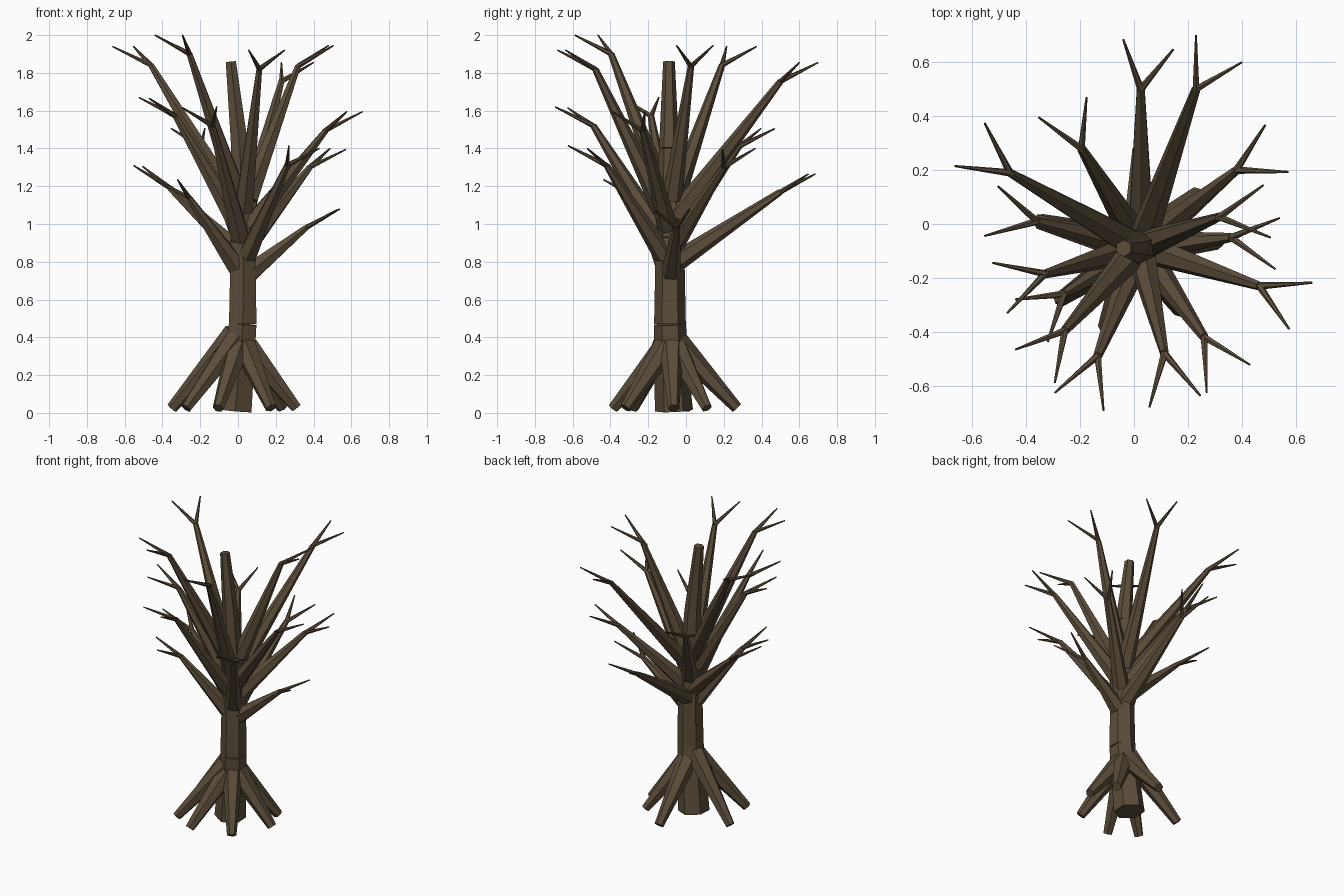
import bpy, bmesh
from mathutils import Vector, Matrix

bark = bpy.data.materials.new("dark_brown_bark")
bark.diffuse_color = (0.105, 0.074, 0.042, 1)


def limb(bm, a, b, r1, r2, sides):
    """Tapered low-poly cylinder from a to b."""
    a, b = Vector(a), Vector(b)
    d = b - a
    rot = Vector((0, 0, 1)).rotation_difference(d).to_matrix().to_4x4()
    bmesh.ops.create_cone(bm, cap_ends=True, segments=sides, radius1=r1, radius2=r2,
                          depth=d.length, matrix=Matrix.Translation((a + b) / 2) @ rot)


def finish(bm, name):
    me = bpy.data.meshes.new(name)
    bm.to_mesh(me)
    bm.free()
    me.materials.append(bark)
    ob = bpy.data.objects.new(name, me)
    bpy.context.collection.objects.link(ob)
    return ob


# Trunk: four stacked tapering hexagonal sections (centre, radius)
trunk = [((-0.015, -0.065, 0.012), 0.1), ((0.025, -0.085, 0.47), 0.084),
         ((0.027, -0.085, 0.93), 0.075), ((0.01, -0.09, 1.4), 0.053),
         ((-0.038, -0.09, 1.86), 0.031)]
bm = bmesh.new()
for (a, r1), (b, r2) in zip(trunk, trunk[1:]):
    limb(bm, a, b, r1, r2, 6)
finish(bm, "trunk")


def trunk_start(z, x, y, offset):
    """Point at height z, shifted from the trunk axis towards (x, y)."""
    for (a, _), (b, _) in zip(trunk, trunk[1:]):
        if z <= b[2]:
            c = Vector(a).lerp(Vector(b), (z - a[2]) / (b[2] - a[2]))
            return c + Vector((x - c.x, y - c.y, 0)).normalized() * offset


# Roots: foot x, foot y, height where the root leaves the trunk
roots = [(0.31, -0.065, 0.35), (0.235, 0.11, 0.35), (0.02, 0.27, 0.37), (-0.35, 0.01, 0.42),
         (-0.275, -0.28, 0.39), (-0.105, -0.385, 0.35), (0.175, -0.32, 0.35)]
for i, (x, y, z) in enumerate(roots):
    bm = bmesh.new()
    limb(bm, trunk_start(z, x, y, 0.035), (x, y, 0.025), 0.066, 0.03, 6)
    finish(bm, f"root_{i + 1}")

# Branches, spiralling upward: fork point, then the two twig tips
branches = [
    ((0.36, -0.05, 0.98), (0.54, 0.022, 1.08), (0.524, -0.167, 1.075)),
    ((-0.26, -0.26, 1.14), (-0.44, -0.28, 1.235), (-0.32, -0.437, 1.235)),
    ((0.025, 0.50, 1.17), (-0.04, 0.685, 1.265), (0.146, 0.648, 1.265)),
    ((0.26, -0.42, 1.31), (0.43, -0.522, 1.40), (0.27, -0.625, 1.415)),
    ((-0.36, 0.01, 1.19), (-0.505, 0.14, 1.305), (-0.554, -0.044, 1.31)),
    ((0.38, 0.20, 1.30), (0.487, 0.367, 1.40), (0.572, 0.193, 1.395)),
    ((-0.135, -0.49, 1.52), (-0.113, -0.693, 1.62), (-0.294, -0.626, 1.615)),
    ((-0.195, 0.28, 1.41), (-0.176, 0.47, 1.505), (-0.354, 0.396, 1.505)),
    ((0.465, -0.23, 1.495), (0.66, -0.218, 1.595), (0.576, -0.39, 1.595)),
    ((-0.33, -0.185, 1.57), (-0.525, -0.144, 1.67), (-0.47, -0.33, 1.665)),
    ((0.23, 0.50, 1.755), (0.23, 0.70, 1.855), (0.40, 0.60, 1.855)),
    ((0.113, -0.48, 1.82), (0.057, -0.68, 1.92), (0.246, -0.637, 1.92)),
    ((-0.46, 0.19, 1.84), (-0.554, 0.374, 1.94), (-0.665, 0.215, 1.94)),
    ((0.317, 0.026, 1.835), (0.48, 0.144, 1.945), (0.506, -0.05, 1.945)),
    ((-0.257, -0.396, 1.90), (-0.44, -0.466, 2.0), (-0.294, -0.589, 2.0)),
]
for i, (fork, *tips) in enumerate(branches):
    bm = bmesh.new()
    start = trunk_start(0.745 + 0.03 * i, fork[0], fork[1], 0.04)
    limb(bm, start, fork, 0.055, 0.017, 6)
    for tip in tips:
        limb(bm, fork, tip, 0.014, 0.004, 6)
    finish(bm, f"branch_{i + 1}")
